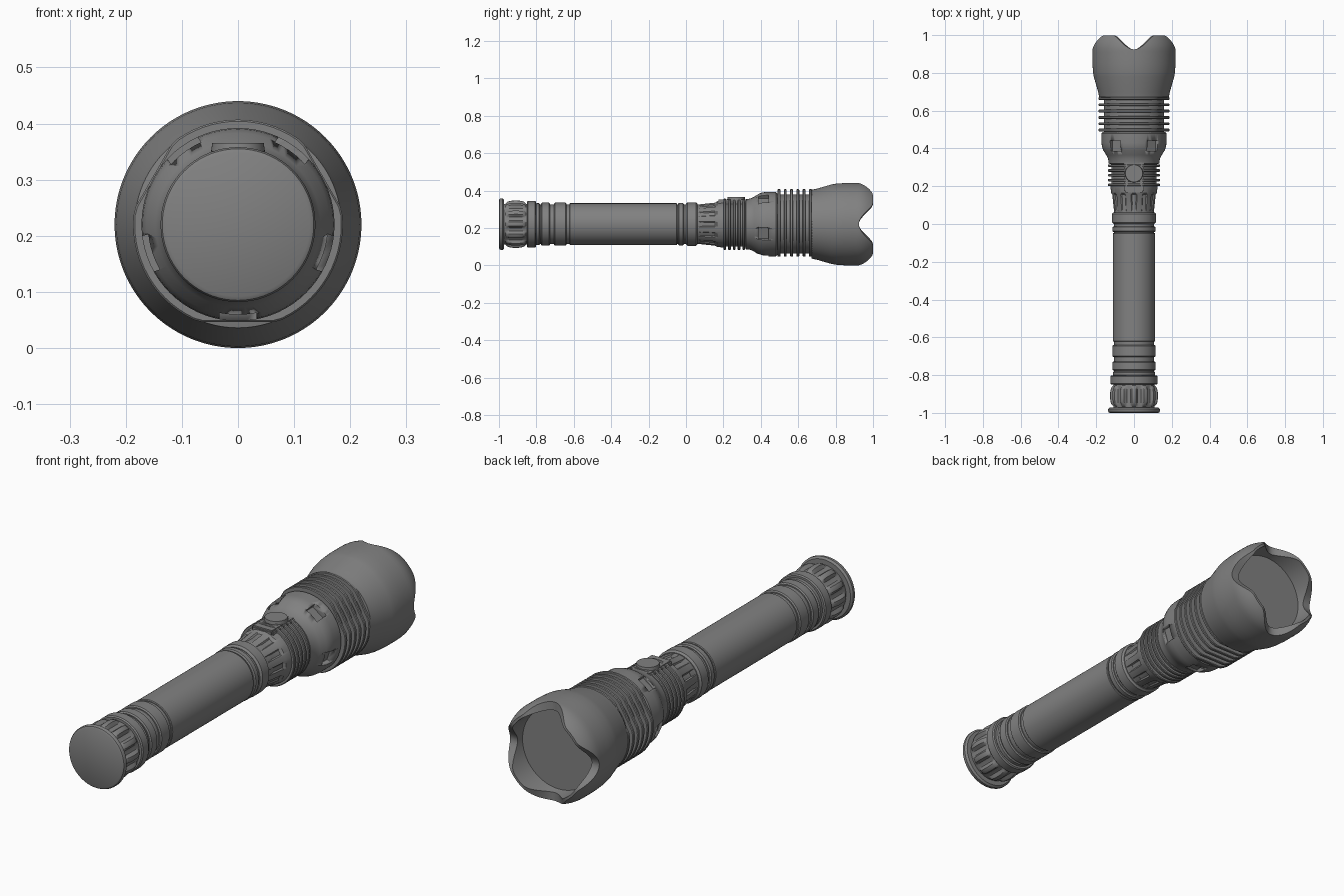
import bpy, bmesh, math
from mathutils import Matrix, Vector

if "Cube" in bpy.data.objects:
    bpy.data.objects.remove(bpy.data.objects["Cube"])

AXIS_Z = 0.22
metal = bpy.data.materials.new("grey_metal")
metal.use_nodes = True
metal.diffuse_color = (0.22, 0.22, 0.22, 1)
metal.node_tree.nodes["Principled BSDF"].inputs["Base Color"].default_value = metal.diffuse_color


def finish(name, bm, angle=32):
    bmesh.ops.recalc_face_normals(bm, faces=bm.faces)
    mesh = bpy.data.meshes.new(name)
    bm.to_mesh(mesh)
    bm.free()
    obj = bpy.data.objects.new(name, mesh)
    bpy.context.collection.objects.link(obj)
    mesh.materials.append(metal)
    bpy.ops.object.select_all(action='DESELECT')
    obj.select_set(True)
    bpy.context.view_layer.objects.active = obj
    bpy.ops.object.shade_smooth_by_angle(angle=math.radians(angle))
    return obj


def lathe(name, profile, shape=None, segs=72):
    """Revolve (y, radius) points about the long axis; shape(y, r, a) can reshape them."""
    bm = bmesh.new()
    rings = []
    for y, r in profile:
        ring = []
        for i in range(segs):
            a = math.tau * i / segs
            yy, rr = shape(y, r, a) if shape else (y, r)
            ring.append(bm.verts.new((rr * math.cos(a), yy, AXIS_Z + rr * math.sin(a))))
        rings.append(ring)
    for lower, upper in zip(rings, rings[1:]):
        for i in range(segs):
            j = (i + 1) % segs
            bm.faces.new((lower[i], lower[j], upper[j], upper[i]))
    bm.faces.new(rings[0])
    bm.faces.new(rings[-1])
    return finish(name, bm)


def band(name, y0, y1, r, bevel=0.005, shape=None):
    return lathe(name, [(y0, r - bevel), (y0 + bevel, r), (y1 - bevel, r), (y1, r - bevel)], shape)


def box(name, size, centre, bevel=0.0, turn=None):
    bm = bmesh.new()
    bmesh.ops.create_cube(bm, size=1, matrix=Matrix.Diagonal((*size, 1)))
    if bevel:
        bmesh.ops.bevel(bm, geom=bm.edges[:], offset=bevel, segments=2, affect='EDGES')
    place = Matrix.Translation(centre)
    bmesh.ops.transform(bm, matrix=place @ turn if turn else place, verts=bm.verts)
    return finish(name, bm)


# Tail cap: end flange, lobed grip and collar
lathe("tail_flange", [(-1, 0.128), (-0.996, 0.135), (-0.99, 0.138), (-0.98, 0.138), (-0.972, 0.13)])


def lobes(y, r, a):
    fade = max(0, 1 - ((y + 0.91) / 0.055) ** 2) ** 0.5
    wave = min(1, max(0, 0.5 + 0.9 * math.cos(12 * a)))
    return y, r + 0.018 * fade * wave


lathe("tail_grip", [(-0.975, 0.108)] + [(-0.965 + 0.01 * i, 0.109) for i in range(12)] + [(-0.84, 0.109)],
      lobes, 144)
band("tail_collar", -0.85, -0.802, 0.125)

# Body tube with its grooved rings
lathe("inner_tube", [(-0.86, 0.105), (0.1, 0.105)])
band("tail_ring", -0.805, -0.78, 0.112)
band("tail_ring_wide", -0.775, -0.728, 0.115)
band("tail_ring_front", -0.705, -0.64, 0.115)
band("body_tube", -0.622, -0.048, 0.112, 0.003)
band("neck_ring", -0.042, -0.012, 0.114)
band("neck_ring_front", 0.0, 0.062, 0.116, 0.008)


# Fluted neck widening towards the switch section
def flutes(y, r, a):
    depth = 0.006 if 0.075 < y < 0.16 else 0
    return y, r - depth * (math.cos(12 * a) > 0.3)


lathe("neck", [(0.055, 0.104), (0.07, 0.106), (0.08, 0.108), (0.155, 0.116), (0.165, 0.121),
               (0.2, 0.125), (0.205, 0.12), (0.33, 0.12)], flutes, 144)

# Switch section fins, pad and button
for i in range(5):
    band(f"switch_fin_{i + 1}", 0.2 + 0.0255 * i, 0.214 + 0.0255 * i, 0.137, 0.003)
box("switch_pad", (0.104, 0.165, 0.07), (0, 0.25, AXIS_Z + 0.096), 0.006)
bm = bmesh.new()
bmesh.ops.create_cone(bm, cap_ends=True, segments=48, radius1=0.05, radius2=0.046, depth=0.03,
                      matrix=Matrix.Translation((0, 0.268, AXIS_Z + 0.13)))
finish("switch_button", bm)

# Flared collar with five notches
collar = lathe("flared_collar", [(0.315, 0.118), (0.32, 0.134), (0.345, 0.137), (0.365, 0.147), (0.39, 0.163),
                                 (0.41, 0.17), (0.43, 0.172), (0.48, 0.172), (0.488, 0.165)])
for k in range(5):
    a = math.radians(-90 + 72 * k)
    centre = Vector((0.185 * math.cos(a), 0.414, AXIS_Z + 0.185 * math.sin(a)))
    cutter = box("notch_cutter", (0.076, 0.055, 0.066), centre, 0, Matrix.Rotation(-a, 4, 'Y'))
    cutter.hide_render = True
    cut = collar.modifiers.new("notch", 'BOOLEAN')
    cut.operation, cut.solver, cut.object = 'DIFFERENCE', 'EXACT', cutter
    bpy.context.view_layer.objects.active = collar
    bpy.ops.object.modifier_apply(modifier=cut.name)
    bpy.data.objects.remove(cutter)


# Cooling fins, each with three flats
def flats(y, r, a):
    for deg in (30, 150, 270):
        c = math.cos(a - math.radians(deg))
        if c > 0.5:
            r = min(r, (r - 0.013) / c)
    return y, r


lathe("fin_core", [(0.48, 0.158), (0.69, 0.158)])
for i in range(6):
    y = 0.49 + 0.0335 * i
    band(f"cooling_fin_{i + 1}", y, y + 0.015, 0.187, 0.003, flats)


# Head with a scalloped rim
LENS_Y = 0.895


def rim_limit(a):
    off = abs((math.degrees(a) + 45) % 90 - 45)
    t = min(1, off / 36)
    return 0.999 - 0.075 * (1 - t * t * (3 - 2 * t))


def outer_radius(y):
    return 0.22 - 0.027 * max(0, (y - 0.92) / 0.08) ** 2


def scallop(y, r, a):
    if y <= LENS_Y:
        return y, r
    yy = LENS_Y + (y - LENS_Y) * (rim_limit(a) - LENS_Y) / (1 - LENS_Y)
    return yy, (outer_radius(yy) if r > 0.19 else r)


outside = [(0.668, 0.165), (0.672, 0.184), (0.7, 0.19), (0.78, 0.213), (0.805, 0.217), (0.85, 0.22), (LENS_Y, 0.22)]
rim = [(LENS_Y + (1 - LENS_Y) * i / 6, 0.22) for i in range(1, 7)]
inside = [(1.0, 0.183), (0.95, 0.181), (LENS_Y, 0.178)]
lathe("head", outside + rim + inside, scallop, 144)
lathe("lens", [(LENS_Y - 0.01, 0.176), (LENS_Y + 0.004, 0.176)])
